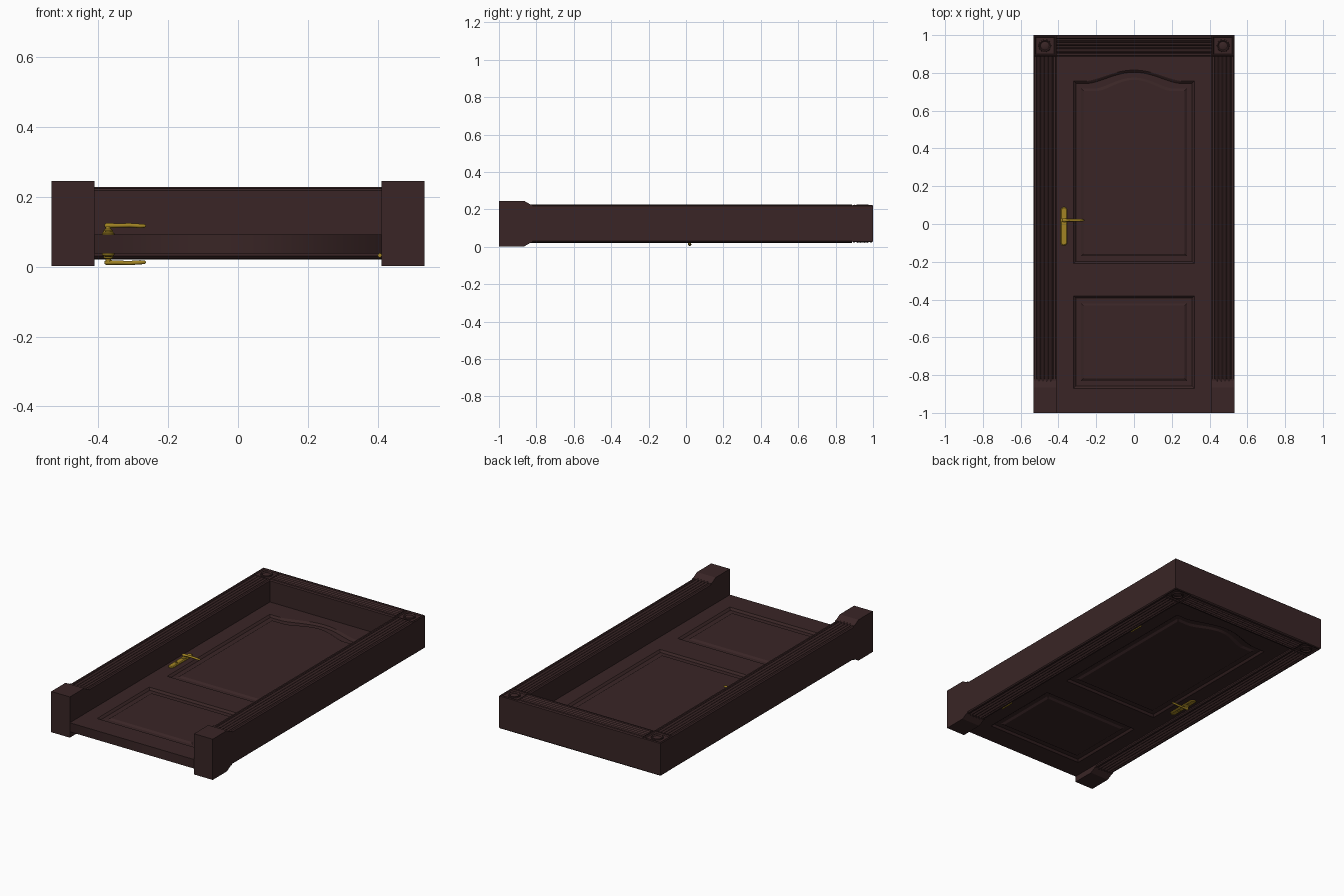
import bpy, bmesh, math

if "Cube" in bpy.data.objects:
    bpy.data.objects.remove(bpy.data.objects["Cube"])

def material(name, rgb):
    m = bpy.data.materials.new(name)
    m.diffuse_color = (*rgb, 1)
    m.use_nodes = True
    m.node_tree.nodes["Principled BSDF"].inputs["Base Color"].default_value = m.diffuse_color
    return m

WOOD = material("dark_brown_wood", (0.041, 0.0185, 0.019))
BRASS = material("brass", (0.36, 0.23, 0.017))

def add(name, mesh, mat, smooth=False):
    mesh.materials.clear()
    mesh.materials.append(mat)
    ob = bpy.data.objects.new(name, mesh)
    bpy.context.collection.objects.link(ob)
    if smooth:
        bpy.ops.object.select_all(action='DESELECT')
        ob.select_set(True)
        bpy.context.view_layer.objects.active = ob
        bpy.ops.object.shade_smooth_by_angle(angle=math.radians(40))
    return ob

def loft(name, rings, mat, smooth=False):
    """Skin equal-length rings of points and cap both ends."""
    bm = bmesh.new()
    vs = [[bm.verts.new(p) for p in r] for r in rings]
    n = len(vs[0])
    for a, b in zip(vs, vs[1:]):
        for i in range(n):
            j = (i + 1) % n
            bm.faces.new((a[i], a[j], b[j], b[i]))
    bm.faces.new(vs[0][::-1])
    bm.faces.new(vs[-1])
    bmesh.ops.recalc_face_normals(bm, faces=bm.faces)
    me = bpy.data.meshes.new(name)
    bm.to_mesh(me)
    bm.free()
    return add(name, me, mat, smooth)

def circle(cx, cy, r, z, n=24):
    return [(cx + r * math.cos(2 * math.pi * i / n), cy + r * math.sin(2 * math.pi * i / n), z) for i in range(n)]

def rect(x0, x1, y0, y1, z):
    return [(x0, y0, z), (x1, y0, z), (x1, y1, z), (x0, y1, z)]

# Main dimensions
X0, X1 = 0.41, 0.533          # casing inner and outer edge
YH = 0.887                    # underside of the header
CZ = 0.1235                   # mid-height of the casing
SZ, SH = 0.064, 0.027         # door leaf mid-height and half thickness

# Reeded casing profile: (across, height), mirrored on the back
def casing_profile(width):
    top = [(0, 0.094), (0.006, 0.1), (0.016, 0.101)]
    beads, a, b = 4, 0.02, width - 0.02
    step = (b - a) / beads
    for k in range(beads):
        for t in (0.0, 0.2, 0.5, 0.8):
            top.append((a + (k + t) * step, 0.094 + 0.0095 * math.sin(math.pi * t)))
    top += [(b, 0.094), (width - 0.016, 0.101), (width - 0.006, 0.1), (width, 0.094)]
    return [(u, CZ + h) for u, h in top] + [(u, CZ - h) for u, h in reversed(top)]

for side, s in (("left", -1), ("right", 1)):
    prof = casing_profile(X1 - X0)
    loft(side + "_jamb", [[(s * (X0 + u), y, z) for u, z in prof] for y in (-0.84, YH)], WOOD)
    # Plinth block with tapered top
    loft(side + "_plinth", [[(s * x, y, z) for x, z in ((X0, a), (X1, a), (X1, b), (X0, b))]
                            for y, a, b in ((-1, 0.002, 0.245), (-0.865, 0.002, 0.245),
                                            (-0.83, 0.022, 0.225), (-0.82, 0.022, 0.225))], WOOD)
    # Corner block with sunken face on both sides
    steps = [(0, 0.095), (0.004, 0.099), (0.009, 0.099), (0.013, 0.093)]
    levels = [(d, CZ - h) for d, h in reversed(steps)] + [(d, CZ + h) for d, h in steps]
    cx, cy = s * (X0 + X1) / 2, (YH + 1) / 2
    w, h = (X1 - X0) / 2, (1 - YH) / 2
    loft(side + "_corner_block", [rect(cx - w + d, cx + w - d, cy - h + d, cy + h - d, z)
                                  for d, z in levels], WOOD)
    # Round rosette
    for face, f in (("front", 1), ("back", -1)):
        loft(f"{side}_rosette_{face}", [circle(cx, cy, r, CZ + f * z) for r, z in
             ((0.034, 0.09), (0.033, 0.099), (0.029, 0.101), (0.026, 0.099), (0.023, 0.094),
              (0.016, 0.097), (0.006, 0.099))], WOOD, True)

# Header
prof = casing_profile(1 - YH)
loft("header", [[(x, YH + u, z) for u, z in prof] for x in (-X0, X0)], WOOD)

# Panel outlines at a given inset
def lower_outline(d):
    return [(-0.32 + d, -0.87 + d), (0.32 - d, -0.87 + d), (0.32 - d, -0.38 - d), (-0.32 + d, -0.38 - d)]

def upper_outline(d):
    w, shoulder, n = 0.25 - 1.2 * d, 0.757 - d, 28
    pts = [(-0.32 + d, -0.21 + d), (0.32 - d, -0.21 + d), (0.32 - d, shoulder)]
    for i in range(n + 1):
        x = w * (1 - 2 * i / n)
        rise = max(0, math.cos(math.pi * x / (2 * w))) ** 1.4
        pts.append((x, shoulder + 0.058 * rise))
    return pts + [(-0.32 + d, shoulder)]

# Door leaf with two openings
cu = bpy.data.curves.new("leaf_outline", 'CURVE')
cu.dimensions, cu.fill_mode, cu.extrude = '2D', 'BOTH', SH
leaf = [(-X0, -1), (X0, -1), (X0, YH + 0.002), (-X0, YH + 0.002)]
for pts in (leaf, lower_outline(0), upper_outline(0)):
    sp = cu.splines.new('POLY')
    sp.points.add(len(pts) - 1)
    for p, (x, y) in zip(sp.points, pts):
        p.co = (x, y, 0, 1)
    sp.use_cyclic_u = True
tmp = bpy.data.objects.new("leaf_outline", cu)
bpy.context.collection.objects.link(tmp)
bpy.context.view_layer.update()
me = bpy.data.meshes.new_from_object(tmp.evaluated_get(bpy.context.evaluated_depsgraph_get()))
bpy.data.objects.remove(tmp)
add("door_leaf", me, WOOD).location.z = SZ

# Raised panels, same moulding on both sides
steps = [(0, SH), (0.004, SH - 0.003), (0.012, SH - 0.011), (0.04, SH - 0.011), (0.052, SH - 0.003)]
levels = [(d, SZ - h) for d, h in reversed(steps)] + [(d, SZ + h) for d, h in steps]
for name, outline in (("lower_panel", lower_outline), ("upper_panel", upper_outline)):
    loft(name, [[(x, y, z) for x, y in outline(d)] for d, z in levels], WOOD)

# Handles on both sides
HX, HY = -0.371, 0.02

def capsule(r, z, n=10):
    pts = []
    for cy, a0 in ((0.072, 0), (-0.097, math.pi)):
        for i in range(n + 1):
            a = a0 + math.pi * i / n
            pts.append((HX + r * math.cos(a), cy + r * math.sin(a), z))
    return pts

for face, f in (("front", 1), ("back", -1)):
    z = lambda h: SZ + f * h
    loft(f"handle_plate_{face}", [capsule(r, z(h)) for r, h in
         ((0.0175, SH - 0.002), (0.0175, SH + 0.004), (0.013, SH + 0.008))], BRASS, True)
    loft(f"handle_neck_{face}", [circle(HX, HY, r, z(h), 16) for r, h in
         ((0.014, SH), (0.014, SH + 0.012), (0.008, SH + 0.016), (0.008, 0.054))], BRASS, True)
    loft(f"key_collar_{face}", [circle(HX, -0.05, r, z(h), 16) for r, h in
         ((0.009, SH), (0.009, SH + 0.01), (0.005, SH + 0.01), (0.005, SH + 0.006))], BRASS, True)
    path = [(-0.381, 0.005, 0.004, 0.053), (-0.376, 0.009, 0.007, 0.053), (-0.362, 0.009, 0.007, 0.053),
            (-0.345, 0.006, 0.006, 0.053), (-0.31, 0.007, 0.006, 0.054), (-0.28, 0.006, 0.006, 0.052),
            (-0.267, 0.005, 0.005, 0.052), (-0.263, 0.002, 0.002, 0.052)]
    loft(f"lever_{face}", [[(x, HY + a * math.cos(t * math.pi / 6), z(h + b * math.sin(t * math.pi / 6)))
                            for t in range(12)] for x, a, b, h in path], BRASS, True)

# Hinges on the back
for name, y in (("upper_hinge", 0.5), ("lower_hinge", -0.63)):
    loft(name, [[(X0 - 0.005 + p[0], y + e, 0.032 + p[1]) for p in circle(0, 0, 0.006, 0, 12)]
                for e in (-0.04, 0.04)], BRASS, True)
